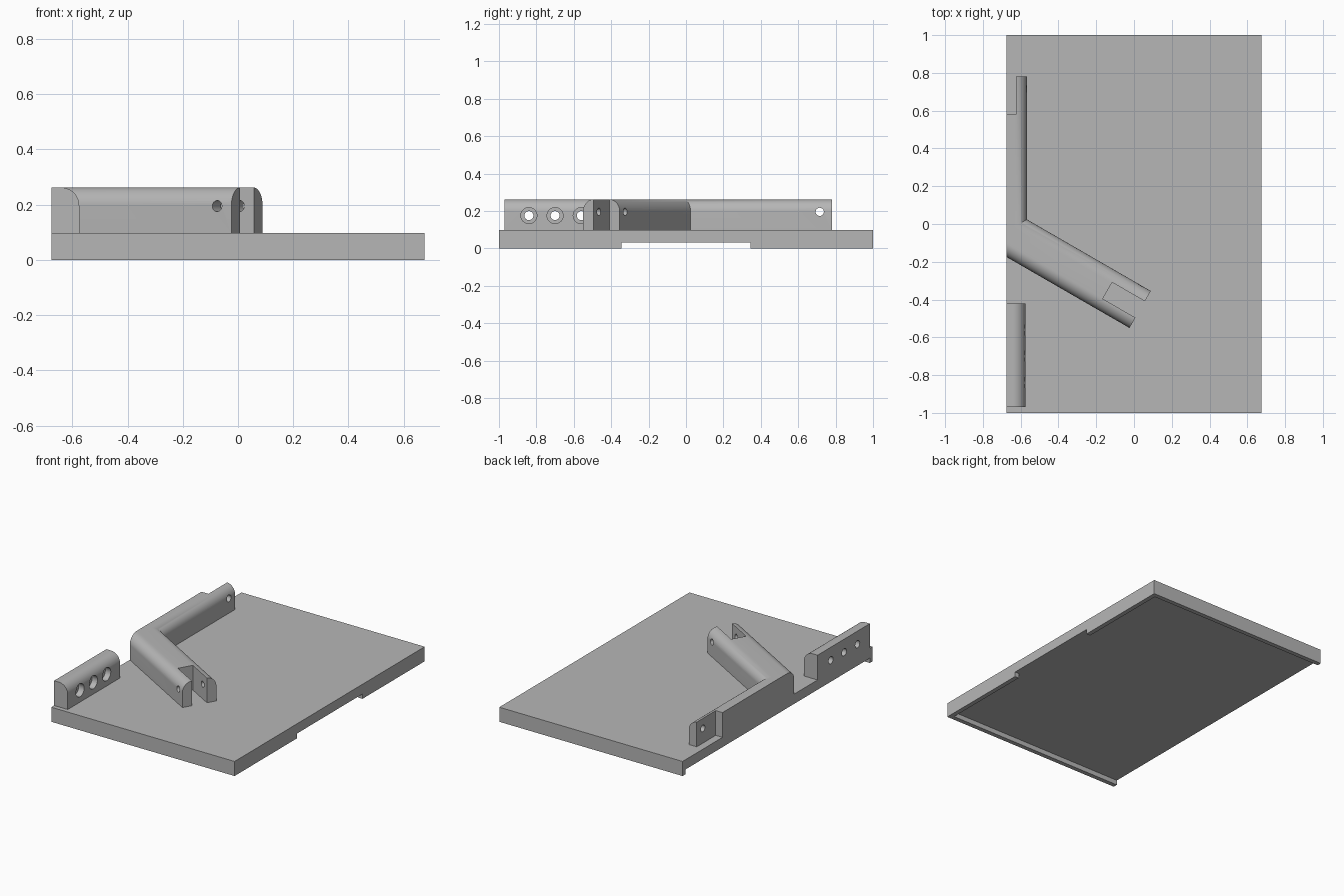
import bpy, bmesh, math
from mathutils import Matrix, Vector

cube = bpy.data.objects.get("Cube")
if cube:
    bpy.data.objects.remove(cube, do_unlink=True)

grey = bpy.data.materials.new("Light grey")
grey.use_nodes = True
grey.diffuse_color = (0.47, 0.47, 0.47, 1)
grey.node_tree.nodes["Principled BSDF"].inputs["Base Color"].default_value = grey.diffuse_color

EDGE, DECK, TOP, ROUND = -0.675, 0.097, 0.262, 0.065


def add_object(name, bm):
    bmesh.ops.recalc_face_normals(bm, faces=bm.faces)
    mesh = bpy.data.meshes.new(name)
    bm.to_mesh(mesh)
    bm.free()
    mesh.materials.append(grey)
    obj = bpy.data.objects.new(name, mesh)
    bpy.context.scene.collection.objects.link(obj)
    return obj


def box(name, low, high, frame=Matrix()):
    low, high = Vector(low), Vector(high)
    bm = bmesh.new()
    bmesh.ops.create_cube(bm, size=1, matrix=frame @ Matrix.Translation((low + high) / 2)
                          @ Matrix.Diagonal((high - low).to_4d()))
    return add_object(name, bm)


def hole(centre, axis, radius, length, frame=Matrix()):
    turn = Vector((0, 0, 1)).rotation_difference(Vector(axis)).to_matrix().to_4x4()
    bm = bmesh.new()
    bmesh.ops.create_cone(bm, cap_ends=True, segments=32, radius1=radius, radius2=radius,
                          depth=length, matrix=frame @ Matrix.Translation(centre) @ turn)
    return add_object("hole_cutter", bm)


def rounded_bar(name, side_a, side_b, start, end, frame, round_b):
    """Bar along local x with its top edge rounded at side_a, and at side_b if asked."""
    arc = [math.pi / 2 * i / 12 for i in range(13)]
    high = TOP - ROUND
    section = [(side_a, DECK)]
    section += [(side_a + ROUND * (1 - math.cos(t)), high + ROUND * math.sin(t)) for t in arc]
    if round_b:
        section += [(side_b - ROUND * (1 - math.cos(t)), high + ROUND * math.sin(t))
                    for t in reversed(arc)]
    else:
        section.append((side_b, TOP))
    section.append((side_b, DECK))
    bm = bmesh.new()
    face = bm.faces.new([bm.verts.new((start, v, z)) for v, z in section])
    grown = bmesh.ops.extrude_face_region(bm, geom=[face])["geom"]
    bmesh.ops.translate(bm, vec=(end - start, 0, 0),
                        verts=[g for g in grown if isinstance(g, bmesh.types.BMVert)])
    bm.transform(frame)
    return add_object(name, bm)


def combine(target, tools, operation="DIFFERENCE"):
    bpy.context.view_layer.objects.active = target
    for tool in tools:
        mod = target.modifiers.new("Boolean", "BOOLEAN")
        mod.operation, mod.solver, mod.object = operation, "EXACT", tool
        bpy.ops.object.modifier_apply(modifier=mod.name)
        bpy.data.objects.remove(tool, do_unlink=True)


# Base plate: shallow recess open on one side, with a notch in the opposite lip
plate = box("base_plate", (EDGE, -1, 0), (-EDGE, 1, DECK))
combine(plate, [
    box("recess_cutter", (-1, -0.97, -0.1), (0.645, 0.97, 0.032)),
    box("notch_cutter", (0.6, -0.345, -0.1), (1, 0.345, 0.032)),
])

# Frame whose local x runs along +y, and local y along -x
along_y = Matrix.Rotation(math.pi / 2, 4, "Z")

# Short block with three counterbored holes
block = rounded_bar("drilled_block", 0.575, -EDGE, -0.97, -0.42, along_y, False)
for y in (-0.84, -0.70, -0.56):
    combine(block, [hole((-0.62, y, 0.175), (1, 0, 0), 0.024, 0.3),
                    hole((-0.55, y, 0.175), (1, 0, 0), 0.043, 0.13)])

# Angled arm with a forked, cross-drilled end
tip = Matrix.Translation((0.0325, -0.4525, 0)) @ Matrix.Rotation(math.radians(-30), 4, "Z")
bracket = rounded_bar("angled_bracket", -0.113, 0.113, -1, 0, tip, True)
combine(bracket, [
    box("side_cutter", (-2, -1, -1), (EDGE, 1, 1)),
    box("fork_cutter", (-0.2, -0.05, 0), (0.1, 0.05, 0.5), tip),
    hole((-0.06, 0, 0.195), (0, 1, 0), 0.02, 0.4, tip),
])

# Straight rail with a thinned, drilled end, joined to the arm
rail = rounded_bar("straight_rail", 0.567, -EDGE, -0.06, 0.78, along_y, False)
combine(rail, [
    box("step_cutter", (-1, 0.58, 0), (-0.625, 1, 0.5)),
    hole((-0.6, 0.715, 0.195), (1, 0, 0), 0.022, 0.3),
])
combine(bracket, [rail], "UNION")

# Smooth the rounded edges, keep corners sharp
for obj in (plate, block, bracket):
    bpy.ops.object.select_all(action="DESELECT")
    obj.select_set(True)
    bpy.context.view_layer.objects.active = obj
    bpy.ops.object.shade_smooth_by_angle(angle=math.radians(30))
